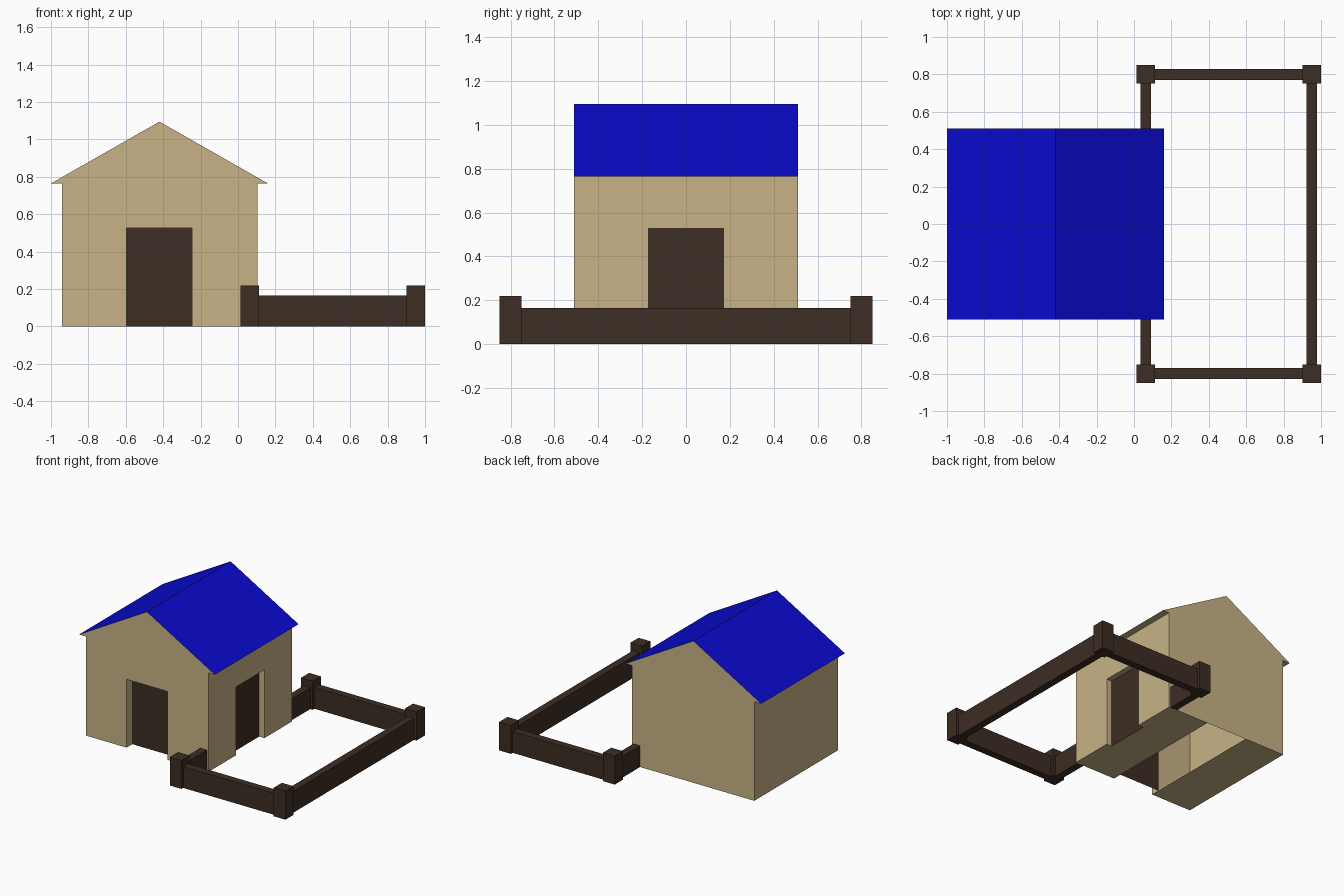
import bpy, bmesh
from mathutils import Vector

if "Cube" in bpy.data.objects:
    bpy.data.objects.remove(bpy.data.objects["Cube"])


def material(name, rgb):
    m = bpy.data.materials.new(name)
    m.diffuse_color = (*rgb, 1)
    m.use_nodes = True
    m.node_tree.nodes["Principled BSDF"].inputs["Base Color"].default_value = m.diffuse_color
    return m


TAN = material("tan plaster", (0.58, 0.45, 0.24))
BLUE = material("blue roof", (0.003, 0.003, 0.62))
BROWN = material("dark brown wood", (0.045, 0.026, 0.017))


def finish(bm, name, mats):
    me = bpy.data.meshes.new(name)
    bm.to_mesh(me)
    bm.free()
    for m in mats:
        me.materials.append(m)
    ob = bpy.data.objects.new(name, me)
    bpy.context.collection.objects.link(ob)
    return ob


def face(bm, pts, normal, mat=0):
    f = bm.faces.new([bm.verts.new(p) for p in pts])
    f.normal_update()
    if f.normal.dot(Vector(normal)) < 0:
        f.normal_flip()
    f.material_index = mat


def box(name, x0, x1, y0, y1, z1):
    bm = bmesh.new()
    bmesh.ops.create_cube(bm, size=1)
    for v in bm.verts:
        v.co = (x1 if v.co.x > 0 else x0, y1 if v.co.y > 0 else y0, z1 if v.co.z > 0 else 0)
    return finish(bm, name, [BROWN])


# House dimensions
XL, XR, Y, EAVE, MID, RIDGE = -0.94, 0.105, 0.51, 0.765, -0.42, 1.095
EL, ER = -1.0, 0.16                   # roof eaves
DL, DR, DY, DH = -0.595, -0.245, 0.172, 0.527  # doorways
PF, PR = -Y + 0.07, XR - 0.045        # recessed door planes

# House shell
bm = bmesh.new()
gable = [(XR, 0), (XR, EAVE), (ER, EAVE), (MID, RIDGE), (EL, EAVE), (XL, EAVE), (XL, 0)]
notch = [(DL, 0), (DL, DH), (DR, DH), (DR, 0)]
face(bm, [(x, -Y, z) for x, z in gable + notch], (0, -1, 0))
face(bm, [(x, Y, z) for x, z in gable], (0, 1, 0))
face(bm, [(XL, -Y, 0), (XL, Y, 0), (XL, Y, EAVE), (XL, -Y, EAVE)], (-1, 0, 0))
face(bm, [(XR, y, z) for y, z in [(-Y, 0), (-DY, 0), (-DY, DH), (DY, DH), (DY, 0),
                                  (Y, 0), (Y, EAVE), (-Y, EAVE)]], (1, 0, 0))
# Roof slopes and eave undersides
for e, w in ((EL, XL), (ER, XR)):
    face(bm, [(e, -Y, EAVE), (e, Y, EAVE), (MID, Y, RIDGE), (MID, -Y, RIDGE)], (0, 0, 1), 1)
    face(bm, [(e, -Y, EAVE), (e, Y, EAVE), (w, Y, EAVE), (w, -Y, EAVE)], (0, 0, -1))
# Floor strips either side of the open middle
face(bm, [(XL, -Y, 0), (DL, -Y, 0), (DL, Y, 0), (XL, Y, 0)], (0, 0, -1))
face(bm, [(DR, -Y, 0), (XR, -Y, 0), (XR, -DY, 0), (PR, -DY, 0), (PR, DY, 0),
          (XR, DY, 0), (XR, Y, 0), (DR, Y, 0)], (0, 0, -1))
# Doorway reveals
for x, n in ((DL, 1), (DR, -1)):
    face(bm, [(x, -Y, 0), (x, PF, 0), (x, PF, DH), (x, -Y, DH)], (n, 0, 0))
for y, n in ((-DY, 1), (DY, -1)):
    face(bm, [(XR, y, 0), (PR, y, 0), (PR, y, DH), (XR, y, DH)], (0, n, 0))
face(bm, [(DL, -Y, DH), (DR, -Y, DH), (DR, PF, DH), (DL, PF, DH)], (0, 0, -1))
face(bm, [(XR, -DY, DH), (XR, DY, DH), (PR, DY, DH), (PR, -DY, DH)], (0, 0, -1))
bmesh.ops.remove_doubles(bm, verts=bm.verts, dist=1e-4)
finish(bm, "house", [TAN, BLUE])

# Recessed doors
bm = bmesh.new()
face(bm, [(DL, PF, 0), (DR, PF, 0), (DR, PF, DH), (DL, PF, DH)], (0, -1, 0))
finish(bm, "front_door", [BROWN])
bm = bmesh.new()
face(bm, [(PR, -DY, 0), (PR, DY, 0), (PR, DY, DH), (PR, -DY, DH)], (1, 0, 0))
finish(bm, "side_door", [BROWN])

# Fence: posts, long rails and short rails meeting the house
for s, side in ((-1, "front"), (1, "back")):
    for x, end in ((0.063, "inner"), (0.95, "outer")):
        box(f"{side}_{end}_post", x - 0.05, x + 0.05, s * 0.8 - 0.05, s * 0.8 + 0.05, 0.22)
    box(f"{side}_rail", 0.113, 0.9, s * 0.8 - 0.029, s * 0.8 + 0.029, 0.165)
    y0, y1 = sorted((s * 0.505, s * 0.75))
    box(f"{side}_short_rail", 0.035, 0.092, y0, y1, 0.165)
box("outer_rail", 0.921, 0.979, -0.75, 0.75, 0.165)
